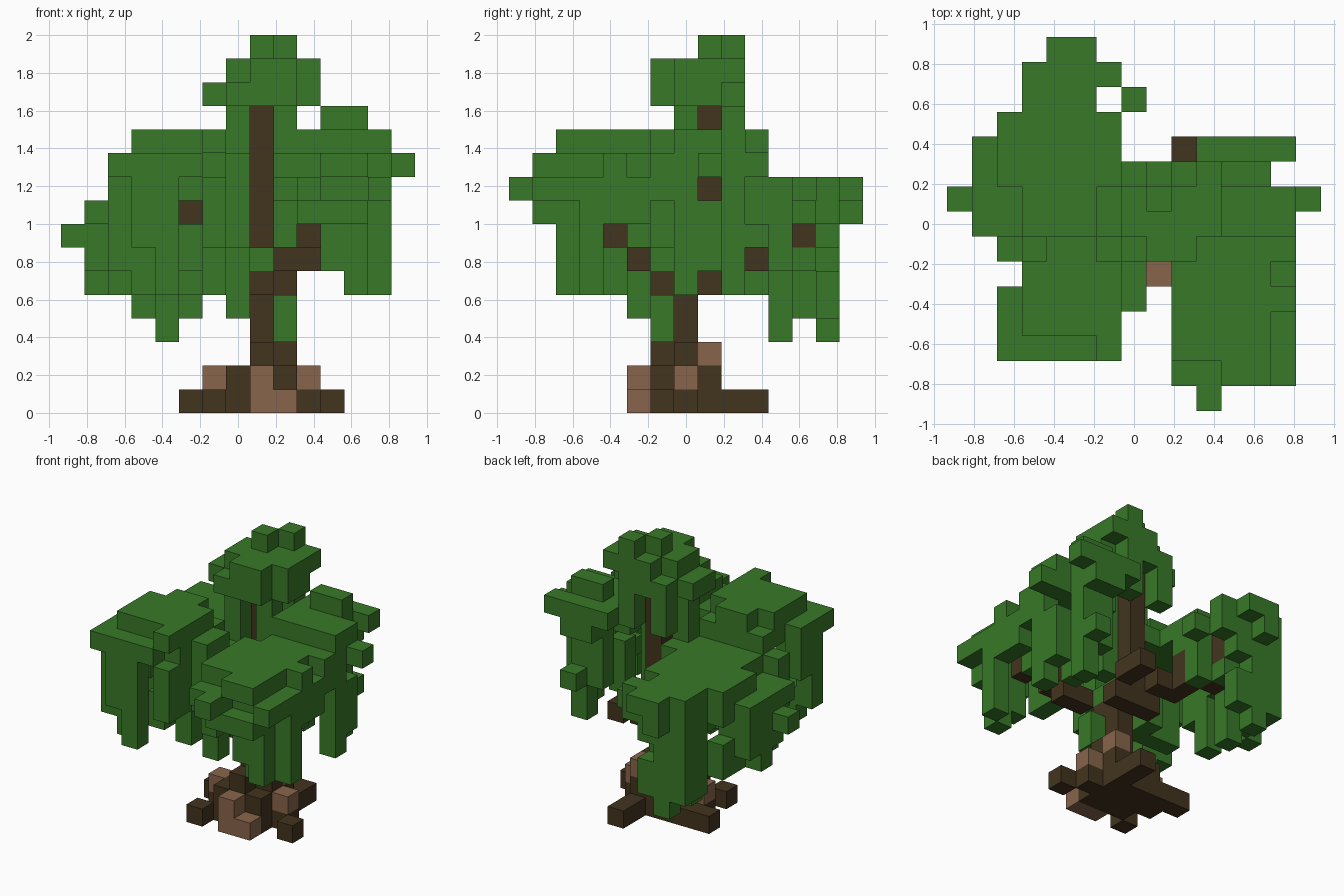
import bpy
import bmesh
from mathutils import Vector

UNIT = 0.125  # edge of one block

old_cube = bpy.data.objects.get("Cube")
if old_cube:
    bpy.data.objects.remove(old_cube, do_unlink=True)


def make_material(name, red, green, blue):
    material = bpy.data.materials.new(name)
    material.use_nodes = True
    colour = (red, green, blue, 1)
    material.diffuse_color = colour
    shader = material.node_tree.nodes["Principled BSDF"]
    shader.inputs["Base Color"].default_value = colour
    shader.inputs["Roughness"].default_value = 0.9
    return material


leaf_green = make_material("leaf green", 0.04, 0.19, 0.021)
dark_bark = make_material("dark bark", 0.055, 0.034, 0.013)
light_bark = make_material("light bark", 0.25, 0.13, 0.07)

taken = {}   # block position -> part name
parts = {}   # part name -> material


def new_part(name, material):
    parts[name] = material
    return name


def span(value):
    low, high = value if isinstance(value, tuple) else (value, value)
    return range(low, high + 1)


def fill(part, x, y, z):
    """Fill a box of blocks; each range is one index or (low, high)."""
    for i in span(x):
        for j in span(y):
            for k in span(z):
                taken.setdefault((i, j, k), part)


def plate(part, x, y, z):
    """Fill a flat box of leaves without its four corner blocks."""
    for i in span(x):
        for j in span(y):
            if not (i in x and j in y):
                fill(part, i, j, z)


# Roots
roots = new_part("roots", dark_bark)
fill(roots, x=(0, 2), y=(-1, 1), z=0)
fill(roots, x=(-2, -1), y=1, z=0)
fill(roots, x=-1, y=-2, z=0)
fill(roots, x=-1, y=0, z=0)
fill(roots, x=2, y=(2, 3), z=0)
fill(roots, x=3, y=0, z=0)
fill(roots, x=4, y=-1, z=0)

root_knots = new_part("root_knots", light_bark)
fill(root_knots, x=1, y=-2, z=(0, 1))
fill(root_knots, x=2, y=-2, z=0)
fill(root_knots, x=-1, y=0, z=1)
fill(root_knots, x=3, y=0, z=1)
fill(root_knots, x=2, y=1, z=2)

# Trunk
trunk = new_part("trunk", dark_bark)
fill(trunk, x=(0, 2), y=(-1, 1), z=1)
fill(trunk, x=1, y=-1, z=2)
fill(trunk, x=(1, 2), y=0, z=2)
fill(trunk, x=1, y=0, z=(3, 5))
fill(trunk, x=1, y=1, z=(5, 13))

# Branches
branches = new_part("branches", dark_bark)
fill(branches, x=1, y=-1, z=5)
fill(branches, x=(2, 3), y=-2, z=6)
fill(branches, x=3, y=-3, z=(7, 8))
fill(branches, x=4, y=-4, z=8)
fill(branches, x=2, y=1, z=5)
fill(branches, x=2, y=(2, 3), z=6)
fill(branches, x=0, y=1, z=5)
fill(branches, x=(-1, 0), y=2, z=6)
fill(branches, x=-1, y=3, z=(6, 7))
fill(branches, x=-2, y=4, z=(6, 7))
fill(branches, x=-2, y=5, z=(7, 8))
fill(branches, x=0, y=-1, z=6)
fill(branches, x=-1, y=-2, z=7)
fill(branches, x=-2, y=-3, z=(7, 8))

# Crown on top of the trunk
crown = new_part("crown_leaves", leaf_green)
fill(crown, x=1, y=1, z=15)
fill(crown, x=2, y=2, z=15)
plate(crown, x=(0, 3), y=(-1, 2), z=14)
plate(crown, x=(-1, 3), y=(-1, 2), z=13)
fill(crown, x=3, y=2, z=14)
for side in (0, 2):
    fill(crown, x=side, y=0, z=12)
    fill(crown, x=side, y=2, z=(11, 12))
fill(crown, x=0, y=0, z=(10, 11))
fill(crown, x=2, y=0, z=11)

# Front left clump
front_left = new_part("front_left_leaves", leaf_green)
fill(front_left, x=(2, 5), y=(-5, -2), z=10)
fill(front_left, x=(3, 5), y=-1, z=10)
fill(front_left, x=6, y=-3, z=10)
fill(front_left, x=(4, 5), y=-6, z=10)
fill(front_left, x=(2, 3), y=-6, z=9)
fill(front_left, x=6, y=(-6, -1), z=9)
fill(front_left, x=3, y=-7, z=9)
fill(front_left, x=2, y=(-5, -1), z=9)
fill(front_left, x=(4, 5), y=-5, z=9)
fill(front_left, x=(3, 5), y=-6, z=8)
fill(front_left, x=2, y=(-5, -4), z=(7, 8))
fill(front_left, x=(4, 5), y=-5, z=(7, 8))
fill(front_left, x=4, y=-5, z=6)
fill(front_left, x=5, y=-5, z=(5, 6))
fill(front_left, x=6, y=-4, z=(5, 8))
fill(front_left, x=6, y=(-3, -2), z=8)
fill(front_left, x=5, y=-2, z=7)

# Front right clump
front_right = new_part("front_right_leaves", leaf_green)
fill(front_right, x=(-4, -1), y=(-4, -2), z=11)
fill(front_right, x=(-3, -2), y=-1, z=11)
fill(front_right, x=-1, y=-5, z=11)
fill(front_right, x=(-5, -2), y=-5, z=10)
fill(front_right, x=-5, y=(-4, -3), z=10)
fill(front_right, x=(-4, -1), y=(-4, -1), z=10)
fill(front_right, x=0, y=(-3, -2), z=(9, 10))
fill(front_right, x=-5, y=(-4, -3), z=(8, 9))
fill(front_right, x=-5, y=-4, z=(6, 7))
fill(front_right, x=(-4, -3), y=-5, z=(7, 9))
fill(front_right, x=-3, y=-5, z=(5, 6))
fill(front_right, x=-4, y=-4, z=(5, 6))
fill(front_right, x=-1, y=(-5, -4), z=(7, 9))
fill(front_right, x=-2, y=-4, z=(6, 7))
fill(front_right, x=-1, y=-3, z=(5, 6))
fill(front_right, x=0, y=-3, z=(7, 8))
fill(front_right, x=0, y=-2, z=(4, 6))
fill(front_right, x=-5, y=-1, z=(7, 9))

# Back right clump with its long hanging wall
back_right = new_part("back_right_leaves", leaf_green)
fill(back_right, x=(-4, -1), y=(2, 4), z=9)
fill(back_right, x=-5, y=(2, 4), z=9)
fill(back_right, x=(-4, -2), y=(5, 6), z=9)
fill(back_right, x=-1, y=6, z=(8, 9))
fill(back_right, x=(-3, -2), y=7, z=9)
fill(back_right, x=-3, y=7, z=8)
fill(back_right, x=0, y=5, z=8)
fill(back_right, x=(-6, -5), y=(0, 3), z=8)
fill(back_right, x=-7, y=1, z=7)
fill(back_right, x=-6, y=(1, 3), z=(6, 7))
fill(back_right, x=-6, y=2, z=5)
fill(back_right, x=-5, y=3, z=(5, 7))
fill(back_right, x=-5, y=4, z=8)
fill(back_right, x=-5, y=4, z=(5, 6))
fill(back_right, x=-5, y=0, z=(5, 7))
fill(back_right, x=-4, y=(5, 6), z=(4, 8))
fill(back_right, x=-3, y=6, z=(3, 8))
fill(back_right, x=-2, y=6, z=(7, 8))
fill(back_right, x=-2, y=6, z=(4, 5))
fill(back_right, x=-2, y=5, z=6)
fill(back_right, x=-3, y=4, z=(3, 6))
fill(back_right, x=-1, y=3, z=8)
fill(back_right, x=-1, y=4, z=(6, 8))

# Back left clump
back_left = new_part("back_left_leaves", leaf_green)
fill(back_left, x=(4, 5), y=2, z=12)
fill(back_left, x=(3, 6), y=(0, 1), z=11)
fill(back_left, x=(3, 5), y=2, z=11)
fill(back_left, x=(3, 6), y=3, z=11)
fill(back_left, x=6, y=(-1, 1), z=10)
fill(back_left, x=(3, 5), y=(0, 1), z=10)
fill(back_left, x=(4, 5), y=(2, 3), z=10)
fill(back_left, x=7, y=1, z=10)
fill(back_left, x=6, y=0, z=(5, 9))
fill(back_left, x=5, y=2, z=(5, 9))
fill(back_left, x=4, y=2, z=(7, 9))
fill(back_left, x=5, y=3, z=7)
fill(back_left, x=6, y=1, z=(6, 8))
fill(back_left, x=2, y=0, z=(7, 10))
fill(back_left, x=4, y=0, z=(6, 8))

# Leaves around the fork and the bridge between the right clumps
inner = new_part("inner_leaves", leaf_green)
fill(inner, x=(-4, 0), y=(-1, 1), z=9)
fill(inner, x=0, y=0, z=(7, 8))
fill(inner, x=(-3, -1), y=-1, z=(5, 8))
fill(inner, x=1, y=(-1, 0), z=6)
fill(inner, x=2, y=-1, z=(3, 4))
fill(inner, x=-1, y=0, z=(5, 6))

# Turn every part into one mesh of its exposed block faces
directions = [Vector(axis) * sign for axis in ((1, 0, 0), (0, 1, 0), (0, 0, 1)) for sign in (-1, 1)]

for name, material in parts.items():
    bm = bmesh.new()
    corners = {}

    def corner(point):
        key = tuple(round(value, 1) for value in point)
        if key not in corners:
            corners[key] = bm.verts.new(point * UNIT)
        return corners[key]

    for block in [key for key in taken if taken[key] == name]:
        centre = Vector(block) + Vector((0, 0, 0.5))
        for normal in directions:
            if tuple(int(v) for v in Vector(block) + normal) in taken:
                continue
            side = normal.yzx * 0.5
            up = normal.cross(side)
            middle = centre + normal * 0.5
            loop = (middle - side - up, middle + side - up, middle + side + up, middle - side + up)
            bm.faces.new([corner(point) for point in loop])
    mesh = bpy.data.meshes.new(name)
    bm.to_mesh(mesh)
    bm.free()
    mesh.materials.append(material)
    bpy.context.scene.collection.objects.link(bpy.data.objects.new(name, mesh))
